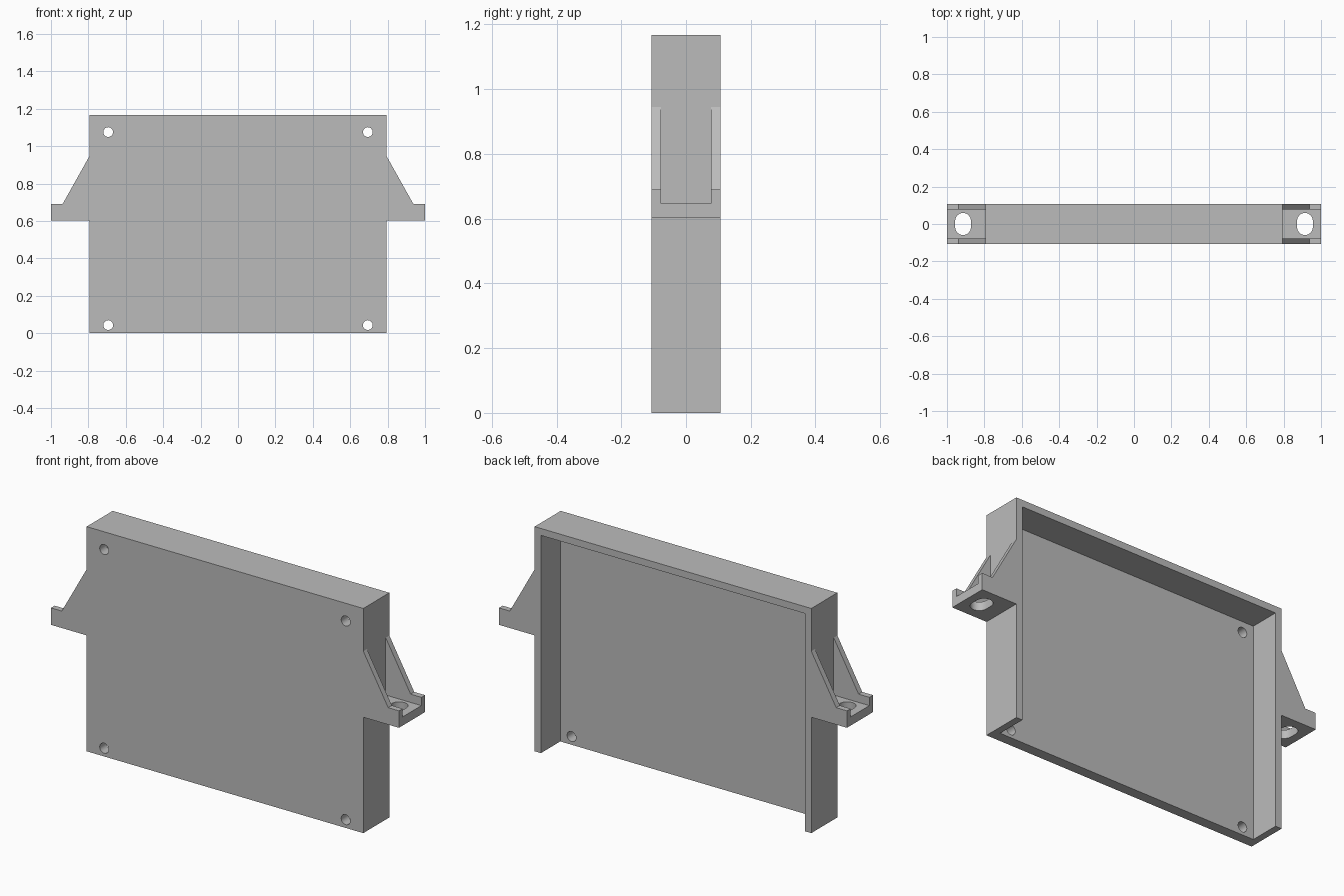
import bpy, bmesh, math
from mathutils import Vector

if "Cube" in bpy.data.objects:
    bpy.data.objects.remove(bpy.data.objects["Cube"], do_unlink=True)

# Overall sizes
HALF_W, HALF_D, HEIGHT = 0.795, 0.107, 1.167
WALL, PLATE = 0.036, 0.055
EAR_Z, FLOOR_Z, LIP_Z, GUSSET_Z = 0.602, 0.647, 0.69, 0.945
RIB = 0.03

grey = bpy.data.materials.new("plain grey")
grey.use_nodes = True
grey.diffuse_color = (0.5, 0.5, 0.5, 1)
grey.node_tree.nodes["Principled BSDF"].inputs["Base Color"].default_value = (0.5, 0.5, 0.5, 1)


def prism(name, points, direction):
    """Extrude a closed 3D outline along a direction."""
    bm = bmesh.new()
    face = bm.faces.new([bm.verts.new(p) for p in points])
    out = bmesh.ops.extrude_face_region(bm, geom=[face])
    moved = [v for v in out["geom"] if isinstance(v, bmesh.types.BMVert)]
    bmesh.ops.translate(bm, verts=moved, vec=Vector(direction))
    bmesh.ops.recalc_face_normals(bm, faces=bm.faces)
    mesh = bpy.data.meshes.new(name)
    bm.to_mesh(mesh)
    bm.free()
    mesh.materials.append(grey)
    obj = bpy.data.objects.new(name, mesh)
    bpy.context.collection.objects.link(obj)
    return obj


def box(name, lo, hi):
    outline = [(lo[0], lo[1], lo[2]), (hi[0], lo[1], lo[2]),
               (hi[0], hi[1], lo[2]), (lo[0], hi[1], lo[2])]
    return prism(name, outline, (0, 0, hi[2] - lo[2]))


def activate(obj):
    bpy.ops.object.select_all(action="DESELECT")
    obj.select_set(True)
    bpy.context.view_layer.objects.active = obj


def cut(obj, cutter):
    """Subtract the cutter from the object and discard it."""
    cutter.hide_render = True
    mod = obj.modifiers.new("cut", "BOOLEAN")
    mod.operation, mod.solver, mod.object = "DIFFERENCE", "EXACT", cutter
    activate(obj)
    bpy.ops.object.modifier_apply(modifier=mod.name)
    bpy.data.objects.remove(cutter, do_unlink=True)


# Tray: front plate with side and top walls, open at the back and bottom
tray = box("tray", (-HALF_W, -HALF_D, 0), (HALF_W, HALF_D, HEIGHT))
cut(tray, box("cavity", (WALL - HALF_W, PLATE - HALF_D, -0.1),
              (HALF_W - WALL, 0.3, HEIGHT - WALL)))

# Four screw holes through the plate
for x in (-0.694, 0.694):
    for z in (0.043, 1.075):
        ring = [(x + 0.026 * math.cos(a), -0.2, z + 0.026 * math.sin(a))
                for a in (math.tau * i / 32 for i in range(32))]
        cut(tray, prism("screw_hole", ring, (0, 0.18, 0)))

# Mounting ear: gusset profile, hollowed to a channel between two ribs
profile = [(HALF_W, EAR_Z), (1, EAR_Z), (1, LIP_Z), (0.938, LIP_Z), (HALF_W, GUSSET_Z)]
ear = prism("mounting_ears", [(x, -HALF_D, z) for x, z in profile], (0, 2 * HALF_D, 0))
cut(ear, box("channel", (0.7, RIB - HALF_D, FLOOR_Z), (1.1, HALF_D - RIB, 1.1)))

# Elongated bolt slot in the ear floor
slot = []
for i in range(34):
    end = 1 if i < 17 else -1
    a = math.pi * (i % 17) / 16 + (0 if end > 0 else math.pi)
    slot.append((0.914 + 0.042 * math.cos(a), 0.017 * end + 0.042 * math.sin(a), 0.5))
cut(ear, prism("bolt_slot", slot, (0, 0, 0.17)))

# Matching ear on the other side
mirror = ear.modifiers.new("mirror", "MIRROR")
mirror.use_mirror_merge = False
activate(ear)
bpy.ops.object.modifier_apply(modifier=mirror.name)

# Smooth hole walls, sharp edges elsewhere
for obj in (tray, ear):
    activate(obj)
    bpy.ops.object.shade_smooth_by_angle(angle=math.radians(30))
